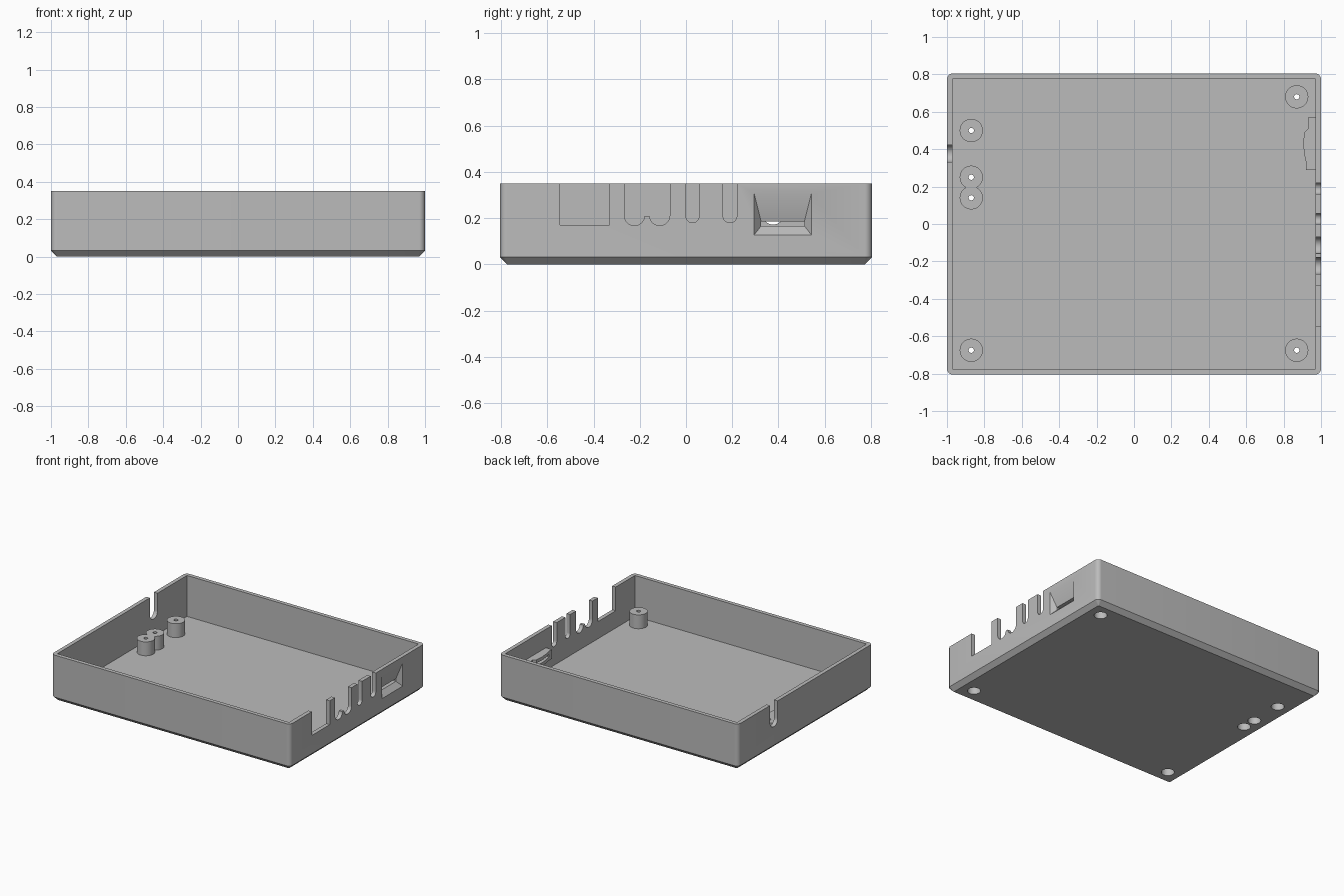
import bpy, bmesh, math
from mathutils import Vector

cube = bpy.data.objects.get("Cube")
if cube:
    bpy.data.objects.remove(cube, do_unlink=True)

grey = bpy.data.materials.new("light grey plastic")
grey.use_nodes = True
colour = (0.5, 0.5, 0.5, 1)
grey.diffuse_color = colour
grey.node_tree.nodes["Principled BSDF"].inputs["Base Color"].default_value = colour

W, D, H = 1.0, 0.805, 0.35    # half width, half depth, height
WALL, FLOOR, BEVEL = 0.03, 0.04, 0.032


def loft(name, rings):
    """Closed solid through rings with equal point counts."""
    bm = bmesh.new()
    loops = [[bm.verts.new(p) for p in ring] for ring in rings]
    n = len(loops[0])
    for a, b in zip(loops, loops[1:]):
        for i in range(n):
            j = (i + 1) % n
            bm.faces.new((a[i], a[j], b[j], b[i]))
    bm.faces.new(loops[0][::-1])
    bm.faces.new(loops[-1])
    bmesh.ops.remove_doubles(bm, verts=bm.verts, dist=1e-5)
    bmesh.ops.recalc_face_normals(bm, faces=bm.faces)
    mesh = bpy.data.meshes.new(name)
    bm.to_mesh(mesh)
    bm.free()
    mesh.materials.append(grey)
    obj = bpy.data.objects.new(name, mesh)
    bpy.context.collection.objects.link(obj)
    return obj


def rounded(r, z, inset=0.0, steps=8):
    """Rounded rectangle outline of the case at height z."""
    pts = []
    for k, (sx, sy) in enumerate([(1, 1), (-1, 1), (-1, -1), (1, -1)]):
        for i in range(steps + 1):
            a = math.pi / 2 * (k + i / steps)
            pts.append((sx * (W - inset - r) + r * math.cos(a),
                        sy * (D - inset - r) + r * math.sin(a), z))
    return pts


def rect(x0, x1, y0, y1, z):
    return [(x0, y0, z), (x1, y0, z), (x1, y1, z), (x0, y1, z)]


def box(name, x0, x1, y0, y1, z0, z1):
    return loft(name, [rect(x0, x1, y0, y1, z) for z in (z0, z1)])


def cylinder(name, x, y, r, z0, z1, n=40):
    ring = [(x + r * math.cos(i * math.tau / n), y + r * math.sin(i * math.tau / n))
            for i in range(n)]
    return loft(name, [[(*p, z) for p in ring] for z in (z0, z1)])


def round_slot(name, x0, x1, y, r, low):
    """Upright slot with a half-round lower end, open at the rim."""
    arc = [(y + r * math.cos(a), low + r + r * math.sin(a))
           for a in [math.pi + math.pi * i / 16 for i in range(17)]]
    prof = arc + [(y + r, H + 0.1), (y - r, H + 0.1)]
    return loft(name, [[(x, *p) for p in prof] for x in (x0, x1)])


def combine(target, other, operation):
    """Apply one boolean and discard the helper."""
    other.hide_render = True
    mod = target.modifiers.new(operation, 'BOOLEAN')
    mod.operation, mod.object, mod.solver = operation, other, 'EXACT'
    bpy.context.view_layer.objects.active = target
    bpy.ops.object.modifier_apply(modifier=mod.name)
    bpy.data.objects.remove(other, do_unlink=True)


# Tray with rounded upright corners and a chamfered base
case = loft("case_tray", [rounded(0.002, 0, BEVEL), rounded(BEVEL, BEVEL), rounded(BEVEL, H)])
combine(case, box("cavity", -W + WALL, W - WALL, -D + WALL, D - WALL, FLOOR, 1), 'DIFFERENCE')

# Thickened inner wall behind the card slot
outline = [(0.98, 0.29), (0.92, 0.29), (0.92, 0.33), (0.91, 0.375), (0.905, 0.43),
           (0.91, 0.49), (0.93, 0.51), (0.93, 0.57), (0.98, 0.57)]
combine(case, loft("card_housing", [[(*p, z) for p in outline] for z in (0.14, 0.21)]), 'UNION')

# Screw posts
posts = [(-0.87, 0.5), (-0.87, 0.25), (-0.87, 0.14), (-0.87, -0.675),
         (0.87, 0.68), (0.87, -0.675)]
for x, y in posts:
    combine(case, cylinder("screw_post", x, y, 0.062, FLOOR - 0.01, 0.145), 'UNION')
for x, y in posts:
    combine(case, cylinder("screw_head_bore", x, y, 0.045, -0.1, 0.1), 'DIFFERENCE')
    combine(case, cylinder("screw_hole", x, y, 0.014, 0.05, 0.3, 20), 'DIFFERENCE')

# Connector openings in the side walls
IN, OUT = 0.95, 1.1
cutters = [box("port_opening", IN, OUT, -0.545, -0.33, 0.17, 0.5),
           box("jack_bridge", IN, OUT, -0.225, -0.11, 0.21, 0.5)]
for y, r, low in [(-0.223, 0.044, 0.168), (-0.114, 0.044, 0.168),
                  (0.028, 0.028, 0.18), (0.19, 0.03, 0.18)]:
    cutters.append(round_slot("cable_slot", IN, OUT, y, r, low))
cutters.append(round_slot("far_cable_slot", -OUT, -IN, 0.377, 0.046, 0.172))

# Finger recess tapering in to a thin card slot
def upright(x, y0, y1, z0, z1):
    return [(x, y0, z0), (x, y1, z0), (x, y1, z1), (x, y0, z1)]

outer, inner = (0.295, 0.542, 0.128, 0.305), (0.325, 0.512, 0.166, 0.186)
beyond = [a + (a - b) * 0.2 for a, b in zip(outer, inner)]
depth = 0.036
cutters.append(loft("finger_recess", [upright(W - depth, *inner),
                                      upright(W + depth * 0.2, *beyond)]))
cutters.append(box("card_slot", 0.85, OUT, *inner))
for c in cutters:
    combine(case, c, 'DIFFERENCE')

# Smooth curved faces, keep hard edges
for o in bpy.context.selected_objects:
    o.select_set(False)
case.select_set(True)
bpy.context.view_layer.objects.active = case
bpy.ops.object.shade_smooth_by_angle(angle=math.radians(30))
